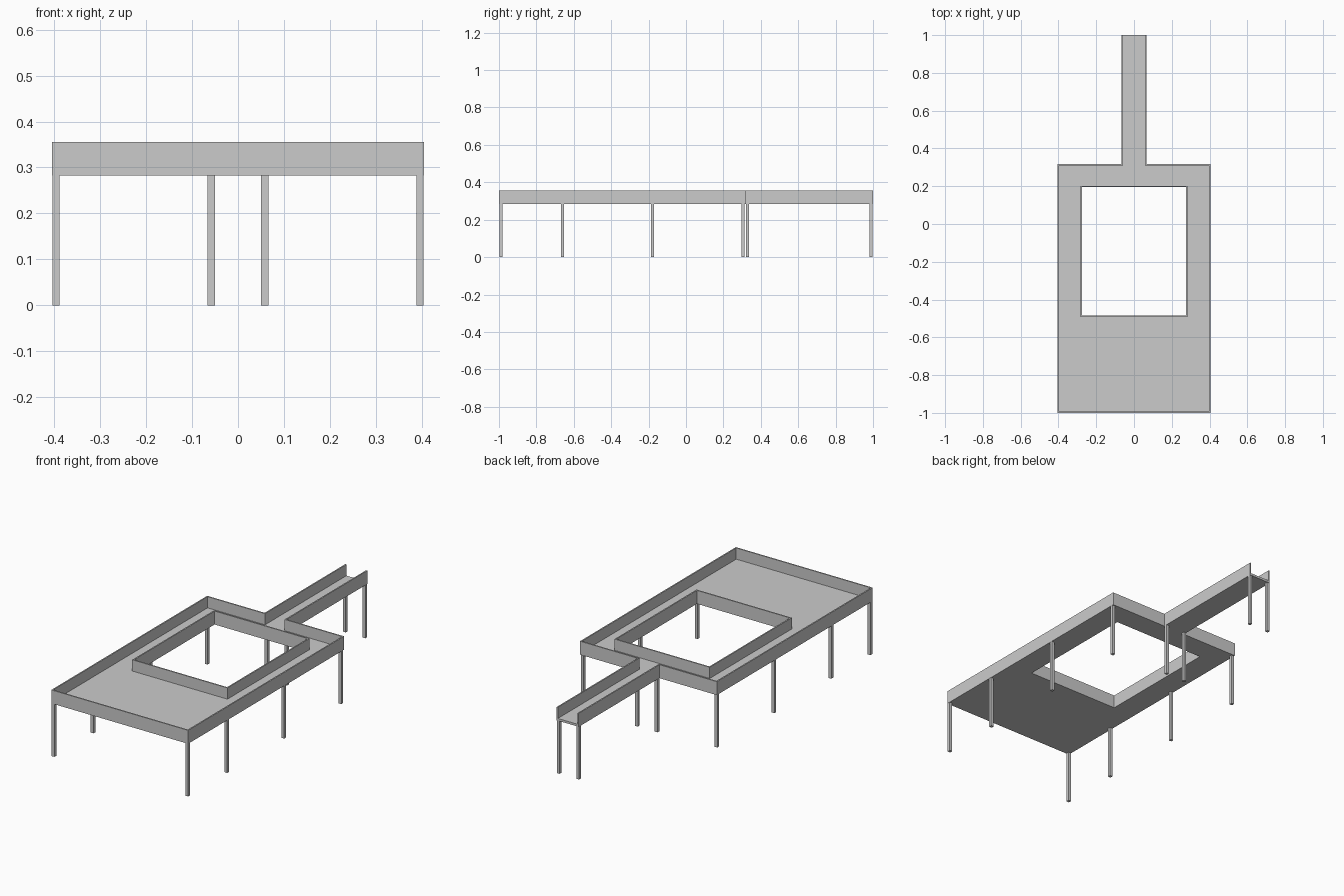
import bpy, bmesh
from mathutils import Vector

if "Cube" in bpy.data.objects:
    bpy.data.objects.remove(bpy.data.objects["Cube"])

Z0, DECK_T, Z1 = 0.283, 0.012, 0.355   # underside, deck thickness, wall top
T = 0.007                              # wall thickness


def extrude_faces(name, faces, z, height):
    """Make a solid from flat faces given as lists of (x, y)."""
    bm = bmesh.new()
    for pts in faces:
        bm.faces.new([bm.verts.new((x, y, z)) for x, y in pts])
    bmesh.ops.remove_doubles(bm, verts=bm.verts, dist=1e-5)
    out = bmesh.ops.extrude_face_region(bm, geom=bm.faces[:], use_keep_orig=True)
    top = [v for v in out["geom"] if isinstance(v, bmesh.types.BMVert)]
    bmesh.ops.translate(bm, verts=top, vec=(0, 0, height))
    bmesh.ops.recalc_face_normals(bm, faces=bm.faces)
    me = bpy.data.meshes.new(name)
    bm.to_mesh(me)
    bm.free()
    ob = bpy.data.objects.new(name, me)
    bpy.context.collection.objects.link(ob)
    return ob


def wall(name, path, closed):
    """Wall of thickness T on the left of a path, with mitred corners."""
    p = [Vector(q) for q in path]
    n = len(p)
    segs = n if closed else n - 1
    normals = []
    for i in range(segs):
        d = (p[(i + 1) % n] - p[i]).normalized()
        normals.append(Vector((-d.y, d.x)))
    inner = []
    for i in range(n):
        a = normals[i - 1] if closed or i > 0 else normals[0]
        b = normals[i] if i < segs else normals[-1]
        inner.append(p[i] + (a + b) * T / (1 + a.dot(b)))
    quads = [[p[i], p[(i + 1) % n], inner[(i + 1) % n], inner[i]] for i in range(segs)]
    return extrude_faces(name, quads, Z0, Z1 - Z0)


# Deck: grid cells with the opening and walkway shape left out
e = T / 2
xs = [-0.405 + e, -0.275 - e, -0.065 + e, 0.065 - e, 0.275 + e, 0.405 - e]
ys = [-1 + e, -0.485 - e, 0.195 + e, 0.318 - e, 1]
cells = []
for j in range(4):
    for i in range(5):
        if (j == 1 and 0 < i < 4) or (j == 3 and i != 2):
            continue
        cells.append([(xs[i], ys[j]), (xs[i + 1], ys[j]),
                      (xs[i + 1], ys[j + 1]), (xs[i], ys[j + 1])])
extrude_faces("deck", cells, Z0, DECK_T)

# Outer wall, open at the walkway end
half = [(0.405, -1), (0.405, 0.318), (0.065, 0.318), (0.065, 1)]
wall("outer_wall", [(-x, y) for x, y in reversed(half)] + half, False)

# Wall around the opening (clockwise, so it thickens onto the deck)
wall("opening_wall", [(-0.275, -0.485), (-0.275, 0.195),
                      (0.275, 0.195), (0.275, -0.485)], True)

# Legs, mirrored left and right
spots = [(0.396, y) for y in (-0.99, -0.66, -0.178, 0.304)]
spots += [(0.058, 0.328), (0.058, 0.99)]
for k, (x, y) in enumerate(spots):
    for side, s in (("right", 1), ("left", -1)):
        h = 0.008
        extrude_faces(f"leg_{side}_{k + 1}",
                      [[(s * x - h, y - h), (s * x + h, y - h),
                        (s * x + h, y + h), (s * x - h, y + h)]], 0, Z0)
